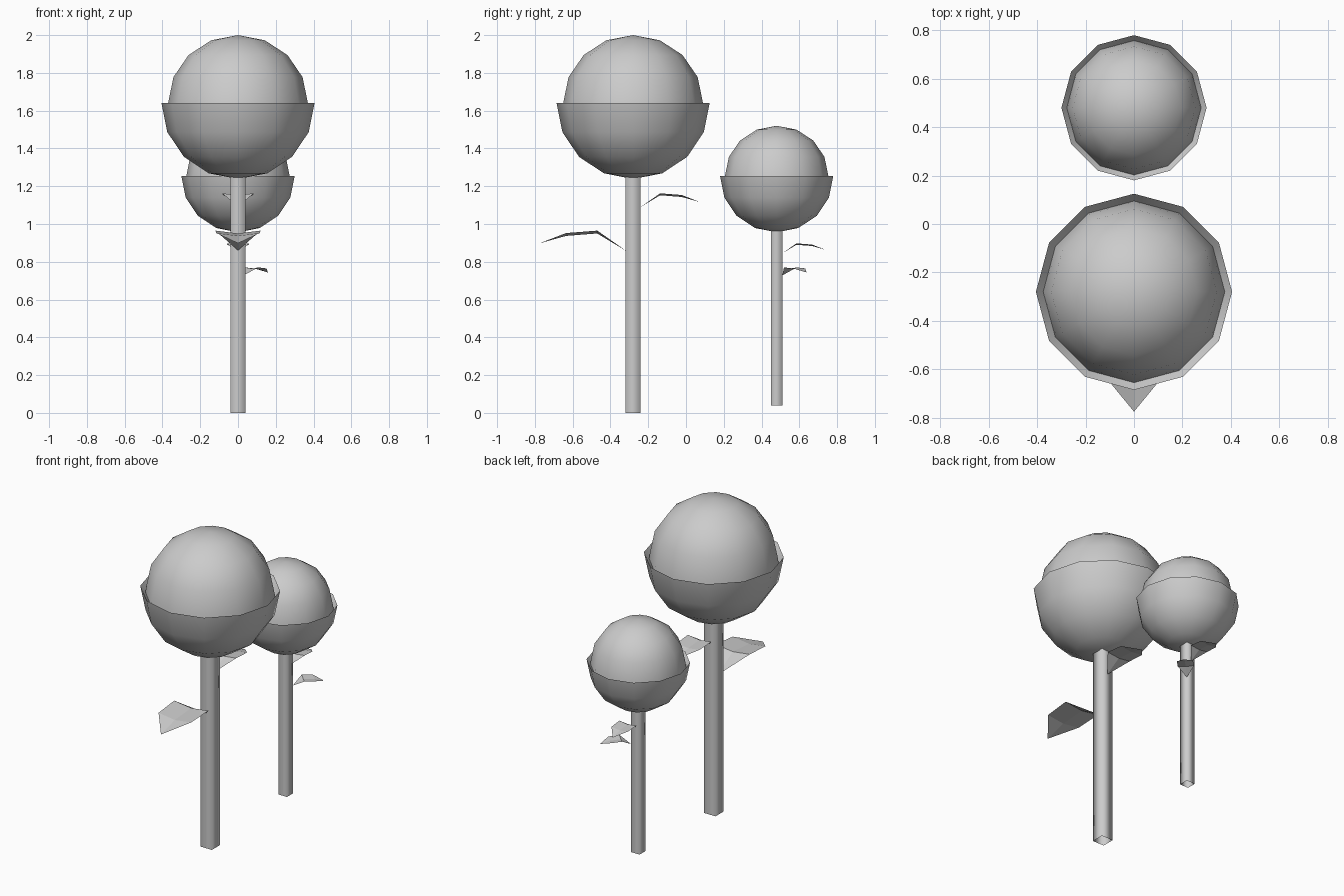
import bpy, bmesh, math
from mathutils import Vector

if "Cube" in bpy.data.objects:
    bpy.data.objects.remove(bpy.data.objects["Cube"])

SEG = 12


def finish(bm, name, smooth=True, angle=50):
    bmesh.ops.recalc_face_normals(bm, faces=bm.faces)
    me = bpy.data.meshes.new(name)
    bm.to_mesh(me)
    bm.free()
    ob = bpy.data.objects.new(name, me)
    bpy.context.collection.objects.link(ob)
    if smooth:
        bpy.ops.object.select_all(action='DESELECT')
        ob.select_set(True)
        bpy.context.view_layer.objects.active = ob
        bpy.ops.object.shade_smooth_by_angle(angle=math.radians(angle))
    return ob


def lathe(name, profile, centre, scale):
    # Revolve an (r, z) profile into a 12-sided surface with corners on the axes
    bm = bmesh.new()
    verts = [bm.verts.new((r, 0, z)) for r, z in profile]
    edges = [bm.edges.new(p) for p in zip(verts, verts[1:])]
    bmesh.ops.spin(bm, geom=verts + edges, cent=(0, 0, 0), axis=(0, 0, 1),
                   angle=math.tau, steps=SEG, use_merge=True)
    bmesh.ops.remove_doubles(bm, verts=bm.verts, dist=1e-4)
    for v in bm.verts:
        v.co = v.co * scale + Vector(centre)
    return finish(bm, name)


def arc(r, height, sign):
    # Quarter circle from the equator to a pole, in 22.5 degree steps
    steps = [math.radians(22.5 * i) for i in range(5)]
    return [(r * math.cos(a), 1.64 + sign * height * math.sin(a)) for a in steps]


def stem(name, centre, scale):
    # Square tube, open at the ends
    bm = bmesh.new()
    h = 0.04
    corners = [(-h, -h), (h, -h), (h, h), (-h, h)]
    rings = [[bm.verts.new(Vector((x, y, z)) * scale + Vector(centre))
              for x, y in corners] for z in (0, 1.255)]
    for i in range(4):
        j = (i + 1) % 4
        bm.faces.new((rings[0][i], rings[0][j], rings[1][j], rings[1][i]))
    return finish(bm, name, angle=95)


def leaf(name, base, heading, scale):
    # Creased sheet: pointed base, two wide stations, pointed tip
    stations = [(0, 0, 0), (0.15, 0.12, 0.105), (0.315, 0.115, 0.092), (0.455, 0, 0.038)]
    d = Vector((math.cos(heading), math.sin(heading), 0))
    side = Vector((-d.y, d.x, 0))
    bm = bmesh.new()

    def point(s, u):
        dist, w, z = s
        keel = 0.015 if w and not u else 0
        return bm.verts.new(Vector(base) + scale * (d * dist + side * w * u
                                                    + Vector((0, 0, z - keel))))

    mid = [point(s, 0) for s in stations]
    for u in (-1, 1):
        a, b = point(stations[1], u), point(stations[2], u)
        bm.faces.new((mid[0], mid[1], a))
        bm.faces.new((mid[1], mid[2], b, a))
        bm.faces.new((mid[2], mid[3], b))
    return finish(bm, name, smooth=False)


def plant(label, centre, scale):
    # Dome, folded-rim cup and stem
    lathe(label + "_dome", [(0.375, 1.60)] + arc(0.37, 0.36, 1), centre, scale)
    lathe(label + "_cup", [(0.375, 1.60)] + arc(0.405, 0.402, -1), centre, scale)
    stem(label + "_stem", centre, scale)


plant("large", (0, -0.28, 0), 1.0)
plant("small", (0, 0.48, 0.04), 0.74)

leaf("large_front_leaf", (0, -0.32, 0.86), -math.pi / 2, 1.0)
leaf("large_back_leaf", (0, -0.24, 1.09), math.pi / 2, 0.69)
leaf("small_back_leaf", (0, 0.51, 0.845), math.pi / 2, 0.5)
leaf("small_side_leaf", (0.03, 0.51, 0.728), math.pi / 4, 0.4)
